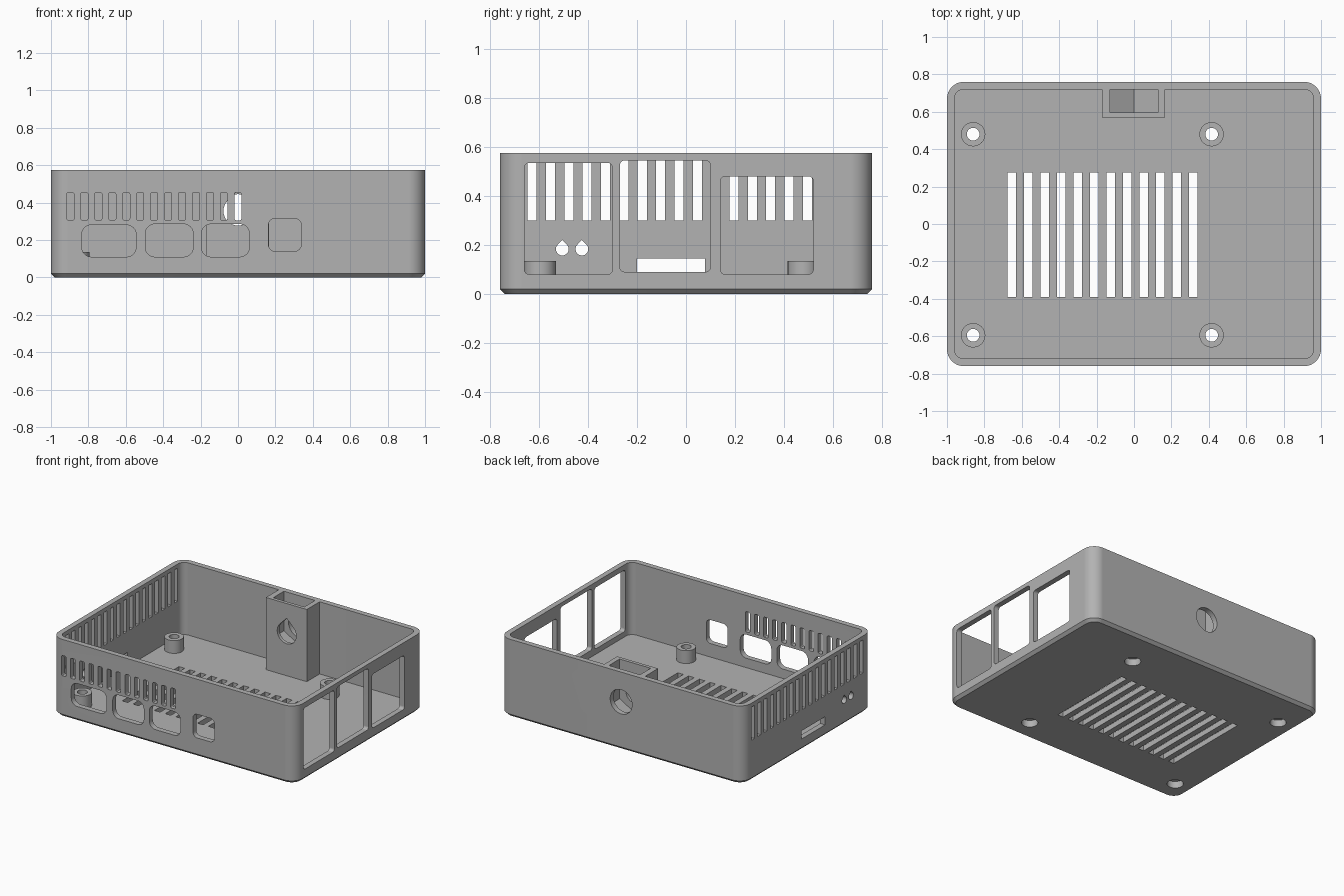
import bpy, bmesh, math

cube = bpy.data.objects.get("Cube")
if cube:
    bpy.data.objects.remove(cube, do_unlink=True)

WALL, FLOOR, HEIGHT = 0.04, 0.04, 0.575
HALF_X, HALF_Y, CORNER = 1.0, 0.76, 0.09

grey = bpy.data.materials.new("plain grey")
grey.use_nodes = True
grey.diffuse_color = (0.45, 0.45, 0.45, 1)
grey.node_tree.nodes["Principled BSDF"].inputs["Base Color"].default_value = (0.45, 0.45, 0.45, 1)


# Outlines
def rounded(u0, u1, v0, v1, r, n=8):
    pts = []
    corners = [(u1 - r, v1 - r), (u0 + r, v1 - r), (u0 + r, v0 + r), (u1 - r, v0 + r)]
    for q, (cu, cv) in enumerate(corners):
        for i in range(n + 1):
            a = math.pi / 2 * (q + i / n)
            pts.append((cu + r * math.cos(a), cv + r * math.sin(a)))
    return pts


def rect(u0, u1, v0, v1):
    return [(u0, v0), (u1, v0), (u1, v1), (u0, v1)]


def circle(u, v, r, n=32):
    return [(u + r * math.cos(math.tau * i / n), v + r * math.sin(math.tau * i / n)) for i in range(n)]


def teardrop(u, v, r, n=24):
    arc = [math.radians(135 + 270 * i / n) for i in range(n + 1)]
    return [(u + r * math.cos(a), v + r * math.sin(a)) for a in arc] + [(u, v + r * math.sqrt(2))]


# Solids
def loft(bm, axis, *rings):
    """Skin (outline, level) rings along an axis and cap both ends."""
    place = {"x": lambda u, v, w: (w, u, v),
             "y": lambda u, v, w: (u, w, v),
             "z": lambda u, v, w: (u, v, w)}[axis]
    loops = [[bm.verts.new(place(u, v, w)) for u, v in pts] for pts, w in rings]
    for a, b in zip(loops, loops[1:]):
        for i in range(len(a)):
            j = (i + 1) % len(a)
            bm.faces.new((a[i], a[j], b[j], b[i]))
    bm.faces.new(loops[0][::-1])
    bm.faces.new(loops[-1])


def prism(bm, axis, pts, lo, hi):
    loft(bm, axis, (pts, lo), (pts, hi))


def finish(bm, name):
    bmesh.ops.recalc_face_normals(bm, faces=bm.faces)
    mesh = bpy.data.meshes.new(name)
    bm.to_mesh(mesh)
    bm.free()
    obj = bpy.data.objects.new(name, mesh)
    obj.data.materials.append(grey)
    bpy.context.collection.objects.link(obj)
    return obj


def combine(target, bm, operation):
    tool = finish(bm, "cutter")
    tool.hide_render = True
    mod = target.modifiers.new("combine", "BOOLEAN")
    mod.operation, mod.solver, mod.object = operation, "EXACT", tool
    bpy.ops.object.modifier_apply(modifier=mod.name)
    bpy.data.objects.remove(tool, do_unlink=True)


# Outer block with a chamfered underside
bm = bmesh.new()
c = 0.02
side = rounded(-HALF_X, HALF_X, -HALF_Y, HALF_Y, CORNER)
foot = rounded(-HALF_X + c, HALF_X - c, -HALF_Y + c, HALF_Y - c, CORNER - c)
loft(bm, "z", (foot, 0), (side, c), (side, HEIGHT))
case = finish(bm, "case_shell")
bpy.ops.object.select_all(action="DESELECT")
case.select_set(True)
bpy.context.view_layer.objects.active = case

# Cavity, notched to leave the nut tower on the back wall
bm = bmesh.new()
inner_x, inner_y = HALF_X - WALL, HALF_Y - WALL
room = rounded(-inner_x, inner_x, -inner_y, inner_y, CORNER - WALL)
room[9:9] = [(0.165, inner_y), (0.165, 0.57), (-0.17, 0.57), (-0.17, inner_y)]
prism(bm, "z", room, FLOOR, 1)
combine(case, bm, "DIFFERENCE")

# Mounting posts
posts = [(x, y) for x in (-0.86, 0.415) for y in (-0.595, 0.48)]
bm = bmesh.new()
for x, y in posts:
    prism(bm, "z", circle(x, y, 0.065), FLOOR / 2, 0.135)
combine(case, bm, "UNION")

# Hexagonal nut pocket, open at the top of the tower
bolt_z, flat = 0.355, 0.1275
shoulder, tip = bolt_z - flat * 0.577, bolt_z - flat * 1.155
bm = bmesh.new()
prism(bm, "y", [(-flat, 1), (-flat, shoulder), (0, tip), (flat, shoulder), (flat, 1)], 0.595, inner_y)
combine(case, bm, "DIFFERENCE")

bm = bmesh.new()
# Bolt holes through the tower and back wall
prism(bm, "y", teardrop(0, bolt_z, 0.078), 0.5, 0.65)
prism(bm, "y", circle(0, bolt_z, 0.09), 0.68, 0.85)

# Screw holes, wider from below
for x, y in posts:
    wide, narrow = circle(x, y, 0.055), circle(x, y, 0.034)
    loft(bm, "z", (wide, -0.05), (wide, 0.05), (narrow, 0.05), (narrow, 0.25))

# Floor vents
for i in range(12):
    x = -0.653 + 0.0882 * i
    prism(bm, "z", rect(x - 0.023, x + 0.023, -0.39, 0.275), -0.05, 0.1)

# Front ports and vents
for x0, x1, z0, z1, r in [(-0.835, -0.545, 0.11, 0.28, 0.05), (-0.495, -0.24, 0.11, 0.285, 0.05),
                          (-0.195, 0.06, 0.11, 0.285, 0.05), (0.163, 0.338, 0.14, 0.315, 0.035)]:
    prism(bm, "y", rounded(x0, x1, z0, z1, r), -0.85, -0.7)
for i in range(13):
    x = -0.896 + 0.0746 * i
    prism(bm, "y", rounded(x - 0.019, x + 0.019, 0.305, 0.455, 0.01, 3), -0.85, -0.7)

# Large windows in the +x wall
for y0, y1, z0, z1 in [(-0.66, -0.3, 0.08, 0.535), (-0.27, 0.1, 0.09, 0.545), (0.14, 0.52, 0.08, 0.48)]:
    prism(bm, "x", rounded(y0, y1, z0, z1, 0.02, 4), 0.93, 1.05)

# Vents, card slot and light holes in the -x wall
for i in range(18):
    y = -0.628 + 0.0749 * i
    prism(bm, "x", rect(y - 0.0185, y + 0.0185, 0.3, 0.545), -1.05, -0.93)
prism(bm, "x", rect(-0.2, 0.077, 0.085, 0.145), -1.05, -0.93)
for y in (-0.505, -0.425):
    prism(bm, "x", teardrop(y, 0.183, 0.026), -1.05, -0.93)
combine(case, bm, "DIFFERENCE")

# Smooth rounded corners, crisp edges
bpy.ops.object.shade_smooth_by_angle(angle=math.radians(30))
weighted = case.modifiers.new("weighted normals", "WEIGHTED_NORMAL")
weighted.keep_sharp = True
